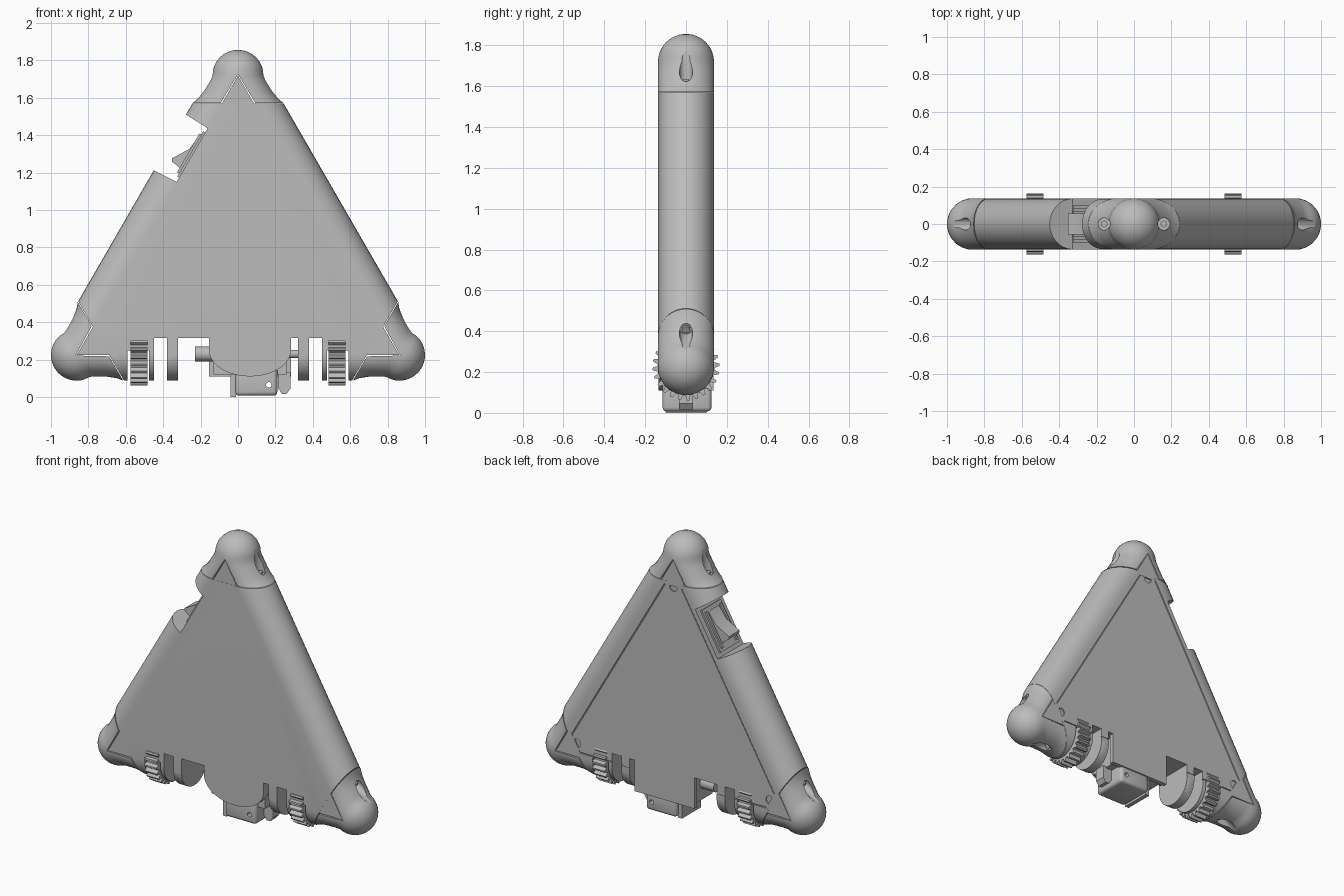
import bpy, bmesh
from math import sin, cos, pi, sqrt, radians
from mathutils import Matrix, Vector

if "Cube" in bpy.data.objects:
    bpy.data.objects.remove(bpy.data.objects["Cube"])

grey = bpy.data.materials.new("light_grey")
grey.use_nodes = True
grey.diffuse_color = (0.5, 0.5, 0.5, 1)
grey.node_tree.nodes["Principled BSDF"].inputs["Base Color"].default_value = (0.5, 0.5, 0.5, 1)

R = 0.138                      # half thickness of the rounded frame
CORNER = 0.862                 # half the side of the centre-line triangle
BASE = 0.225                   # height of the bottom centre line
TOP = BASE + CORNER * sqrt(3)
MID = Vector((0, 0, BASE + CORNER / sqrt(3)))
CUT = 0.15                     # height of each corner cap below its centre
S3 = sqrt(3)


def turn(k):
    """Third-turn about the middle of the triangle."""
    return Matrix.Translation(MID) @ Matrix.Rotation(radians(120 * k), 4, 'Y') @ Matrix.Translation(-MID)


def loft(name, rings):
    bm = bmesh.new()
    loops = [[bm.verts.new(p) for p in ring] for ring in rings]
    n = len(loops[0])
    for a, b in zip(loops, loops[1:]):
        for i in range(n):
            j = (i + 1) % n
            bm.faces.new((a[i], a[j], b[j], b[i]))
    bm.faces.new(loops[0])
    bm.faces.new(loops[-1])
    bmesh.ops.recalc_face_normals(bm, faces=bm.faces)
    me = bpy.data.meshes.new(name)
    bm.to_mesh(me)
    bm.free()
    me.materials.append(grey)
    ob = bpy.data.objects.new(name, me)
    bpy.context.collection.objects.link(ob)
    return ob


def prism(name, pts, lo, hi):
    return loft(name, [[(x, y, z) for x, z in pts] for y in (lo, hi)])


def box(name, x0, x1, y0, y1, z0, z1):
    return prism(name, [(x0, z0), (x1, z0), (x1, z1), (x0, z1)], y0, y1)


def rod(name, axis, c, r, lo, hi, n=32):
    """Cylinder along an axis; c holds the other two coordinates."""
    rings = []
    for h in (lo, hi):
        ring = []
        for i in range(n):
            p = [c[0] + r * cos(2 * pi * i / n), c[1] + r * sin(2 * pi * i / n)]
            p.insert("xyz".index(axis), h)
            ring.append(p)
        rings.append(ring)
    return loft(name, rings)


def activate(ob):
    bpy.ops.object.select_all(action='DESELECT')
    ob.select_set(True)
    bpy.context.view_layer.objects.active = ob


def apply(ob, mod):
    activate(ob)
    bpy.ops.object.modifier_apply(modifier=mod.name)


def cut(ob, cutters):
    for c in cutters:
        m = ob.modifiers.new("cut", 'BOOLEAN')
        m.operation, m.object, m.solver = 'DIFFERENCE', c, 'EXACT'
        apply(ob, m)


def discard(cutters):
    for c in cutters:
        bpy.data.objects.remove(c)


def bevel(ob, w, seg=2):
    m = ob.modifiers.new("bevel", 'BEVEL')
    m.width, m.segments = w, seg
    apply(ob, m)


def on_edge(pts):
    """Points along and out from the right-hand sloping edge."""
    return [(t / 2 - d * S3 / 2, TOP + t * S3 / 2 + d / 2) for t, d in pts]


# Frame: truncated triangle with half-round edges
rings = []
for i in range(17):
    a = -pi / 2 + pi * i / 16
    d, y = R * cos(a) - 0.001, 0.136 * sin(a)
    half = CUT / S3 + d * 2 / S3
    ring = []
    for k in range(3):
        for s in (-1, 1):
            ring.append(turn(k) @ Vector((s * half, y, TOP - CUT)))
    rings.append(ring)
frame = loft("frame", rings)

# Openings along the bottom, the switch bay and the rear recess
slots = [box("slot", -0.32, 0.32, -1, 1, -1, 0.315)]
for s in (-1, 1):
    slots.append(box("slot", *sorted((s * 0.38, s * 0.45)), -1, 1, -1, 0.315))
for s in (-1, 1):
    slots.append(box("slot", *sorted((s * 0.475, s * 0.59)), -1, 1, -1, 0.25))
bay = prism("bay", on_edge([(-0.655, 0), (-0.325, 0), (-0.312, 0.3), (-0.675, 0.3)]), -1, 1)


def triangle(scale):
    return [(scale * x, MID.z + scale * (z - MID.z)) for x, z in
            ((-CORNER, BASE), (CORNER, BASE), (0, TOP))]


recess = prism("recess", triangle(0.94), 0.126, 0.3)
cut(frame, slots + [bay, recess])

# Rear panel with countersunk screws
panel = prism("rear_panel", triangle(0.927), 0.11, 0.134)
spots = [turn(k) @ Vector((0, 0, 1.54)) for k in range(3)]
holes = [rod("hole", 'y', (p.x, p.z), 0.028, 0.118, 0.2, 20) for p in spots]
cut(panel, slots[:3] + holes)
discard(slots + [bay, recess] + holes)
for p in spots:
    rod("panel_screw", 'y', (p.x, p.z), 0.017, 0.11, 0.126, 16)

# Corner caps: flared shells with a notch and two screw wells
rings = []
for z, w in ((-0.146, 0.243), (-0.125, 0.217), (-0.095, 0.192), (-0.055, 0.168), (-0.025, 0.15), (0, R)):
    half = -z / S3
    rings.append([(half * (1 if cos(a) >= 0 else -1) + (w - half) * cos(a), R * sin(a), TOP + z)
                  for a in [2 * pi * (i + 0.5) / 40 for i in range(40)]])
for i in range(1, 9):
    f = radians(11 * i)
    rings.append([(R * cos(f) * cos(a), R * cos(f) * sin(a), TOP + R * sin(f))
                  for a in [2 * pi * (i + 0.5) / 40 for i in range(40)]])
cap = loft("corner_cap", rings)
tip = [(-0.1, TOP - 0.173), (0.1, TOP - 0.173), (0, TOP)]
notch = prism("notch", [(x * 1.05, z + 0.007) for x, z in tip], -1, 1)
wells = [rod("well", 'z', (s * 0.16, 0), 0.032, TOP - 0.1, TOP + 0.5, 24) for s in (-1, 1)]
cut(cap, [notch] + wells)
discard([notch] + wells)
parts = [cap, prism("frame_tip", tip, -0.135, 0.135)]
parts += [rod("cap_screw", 'z', (s * 0.16, 0), 0.018, TOP - 0.11, TOP - 0.085, 16) for s in (-1, 1)]
for ob in parts:
    for k in (1, 2):
        twin = ob.copy()
        twin.data = ob.data.copy()
        twin.data.transform(turn(k))
        bpy.context.collection.objects.link(twin)

# Rocker switch in its bay
prism("switch_frame", on_edge([(-0.63, -0.02), (-0.35, -0.02), (-0.35, 0.012), (-0.63, 0.012)]), -0.1, 0.1)
for s in (-1, 1):
    prism("switch_rim", on_edge([(-0.61, 0), (-0.37, 0), (-0.37, 0.024), (-0.61, 0.024)]),
          s * 0.075 - 0.008, s * 0.075 + 0.008)
prism("switch_rocker", on_edge([(-0.585, 0), (-0.375, 0), (-0.375, 0.018), (-0.47, 0.03),
                                (-0.56, 0.085), (-0.575, 0.075)]), -0.055, 0.055)

# Drive gears and round discs on both sides
TEETH = 24
for s in (-1, 1):
    rings = []
    for x in (0.485, 0.575):
        ring = []
        for i in range(TEETH * 4):
            r = 0.164 if i % 4 < 2 else 0.14
            a = 2 * pi * (i + 0.5) / (TEETH * 4)
            ring.append((s * x, r * cos(a), BASE + r * sin(a)))
        rings.append(ring)
    loft("drive_gear", rings)
    disc = rod("round_disc", 'x', (0, BASE), 0.136, *sorted((s * 0.321, s * 0.379)), 40)
    bore = rod("bore", 'x', (0, BASE), 0.04, *sorted((s * 0.3, s * 0.36)), 20)
    cut(disc, [bore])
    discard([bore])
    bevel(disc, 0.006)

# Motor housing: rounded front cover, square rear cover, core and shaft
arc = [(0.064 + 0.219 * cos(a), 0.25 + 0.14 * sin(a)) for a in [pi + pi * i / 20 for i in range(21)]]
prism("housing_front", [(-0.155, 0.33)] + arc + [(0.283, 0.33)], -0.135, -0.08)
box("housing_rear", -0.155, 0.283, 0.105, 0.134, 0.11, 0.33)
box("motor_core", -0.13, 0.26, -0.09, 0.11, 0.12, 0.4)
rod("motor_shaft", 'x', (0, 0.23), 0.04, -0.23, -0.12, 24)
rod("motor_axle", 'x', (0, 0.23), 0.022, 0.25, 0.325, 20)

# Lower block with a cross hole, side tab and pin
block = box("lower_block", -0.015, 0.21, -0.115, 0.125, 0.007, 0.16)
bevel(block, 0.02, 3)
hole = rod("hole", 'y', (0.165, 0.065), 0.015, -1, 1, 16)
cut(block, [hole])
discard([hole])
box("side_tab", -0.04, -0.012, -0.1, 0.1, 0, 0.12)
prism("side_pin", [(0.215, 0.13), (0.215, 0.045), (0.235, 0.017), (0.26, 0.017), (0.28, 0.045), (0.28, 0.13)],
      -0.035, 0.035)

# Smooth the round surfaces and keep the crisp edges
for ob in list(bpy.context.collection.objects):
    if ob.type == 'MESH' and grey.name in ob.data.materials:
        activate(ob)
        bpy.ops.object.shade_smooth_by_angle(angle=radians(30))
